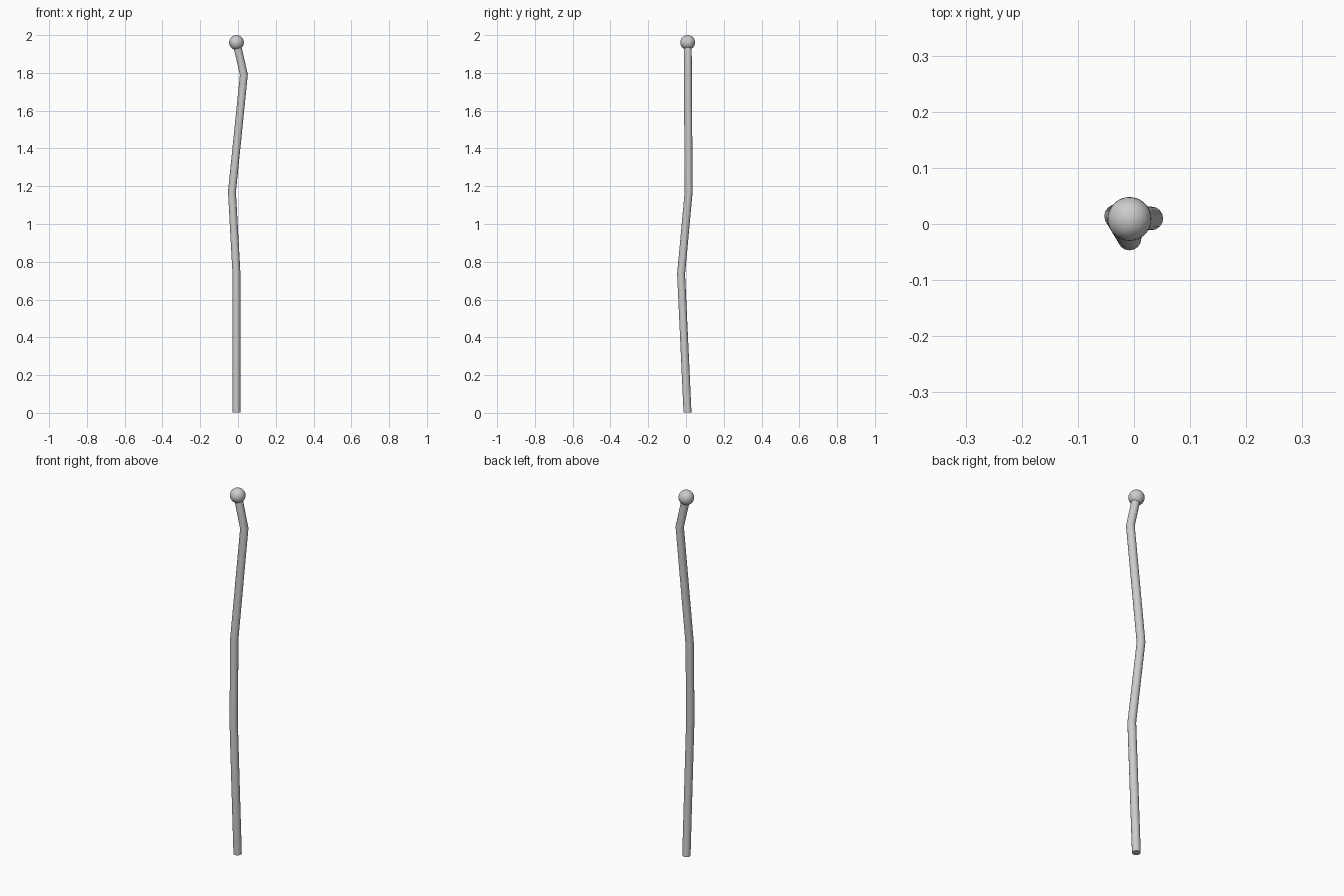
import bpy

if "Cube" in bpy.data.objects:
    bpy.data.objects.remove(bpy.data.objects["Cube"])

RADIUS = 0.021
# centre line of the crooked stick, from foot to knob
PATH = [(-0.008, 0.008, 0.002), (-0.008, -0.026, 0.735), (-0.032, 0.014, 1.17),
        (0.031, 0.010, 1.79), (-0.008, 0.009, 1.961)]


def shade(obj, angle):
    bpy.ops.object.select_all(action='DESELECT')
    obj.select_set(True)
    bpy.context.view_layer.objects.active = obj
    bpy.ops.object.shade_smooth_by_angle(angle=angle)


# crooked shaft: round bevel along a bent path
curve = bpy.data.curves.new("shaft", 'CURVE')
curve.dimensions = '3D'
curve.bevel_depth = RADIUS
curve.bevel_resolution = 6
curve.use_fill_caps = True
spline = curve.splines.new('POLY')
spline.points.add(len(PATH) - 1)
for point, co in zip(spline.points, PATH):
    point.co = (*co, 1)
shaft = bpy.data.objects.new("shaft", curve)
bpy.context.collection.objects.link(shaft)
bpy.context.view_layer.objects.active = shaft
shaft.select_set(True)
bpy.ops.object.convert(target='MESH')
shaft = bpy.context.object
shaft.name = "shaft"
shade(shaft, 0.5)

# round knob on top
bpy.ops.mesh.primitive_uv_sphere_add(segments=32, ring_count=16, radius=0.039, location=PATH[-1])
knob = bpy.context.object
knob.name = "knob"
shade(knob, 0.6)
